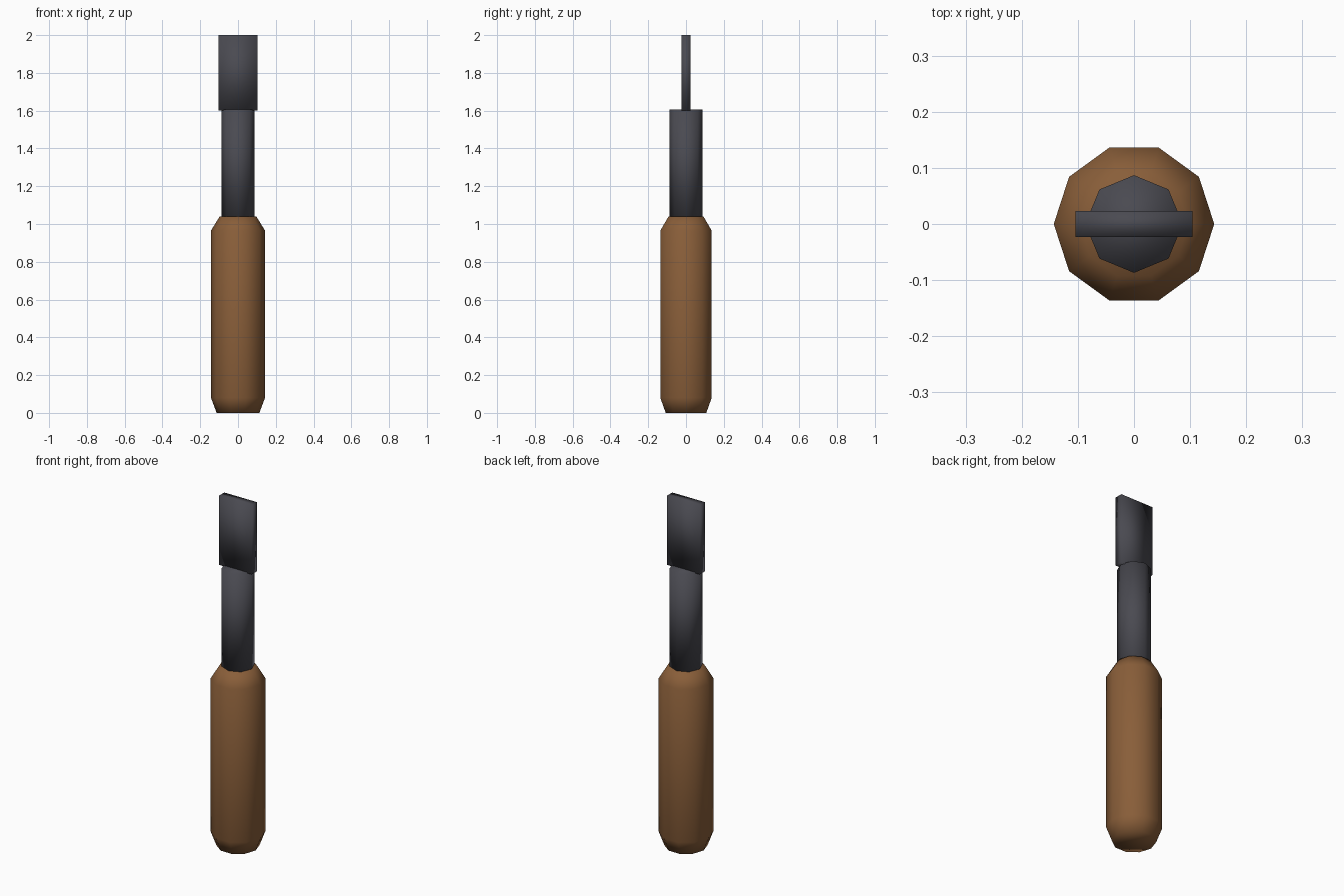
import bpy, bmesh, math

if "Cube" in bpy.data.objects:
    bpy.data.objects.remove(bpy.data.objects["Cube"], do_unlink=True)


def material(name, rgb, roughness):
    m = bpy.data.materials.new(name)
    m.use_nodes = True
    m.diffuse_color = (*rgb, 1)
    bsdf = m.node_tree.nodes["Principled BSDF"]
    bsdf.inputs["Base Color"].default_value = (*rgb, 1)
    bsdf.inputs["Roughness"].default_value = roughness
    return m


def finish(name, bm, mat):
    bmesh.ops.recalc_face_normals(bm, faces=bm.faces)
    for f in bm.faces:
        f.smooth = True
    mesh = bpy.data.meshes.new(name)
    bm.to_mesh(mesh)
    bm.free()
    mesh.materials.append(mat)
    obj = bpy.data.objects.new(name, mesh)
    bpy.context.collection.objects.link(obj)
    return obj


def turned(name, profile, sides, mat):
    """Capped solid of revolution from (radius, height) pairs."""
    bm = bmesh.new()
    rings = []
    for r, z in profile:
        angles = [math.tau * i / sides for i in range(sides)]
        rings.append([bm.verts.new((r * math.cos(a), r * math.sin(a), z)) for a in angles])
    for low, high in zip(rings, rings[1:]):
        for i in range(sides):
            j = (i + 1) % sides
            bm.faces.new((low[i], low[j], high[j], high[i]))
    bm.faces.new(rings[0])
    bm.faces.new(rings[-1])
    return finish(name, bm, mat)


wood = material("brown wood", (0.25, 0.112, 0.041), 0.7)
steel = material("dark steel", (0.068, 0.068, 0.082), 0.5)

# Ten-sided handle with tapered ends
turned("handle", [(0.113, 0), (0.143, 0.08), (0.143, 0.965), (0.097, 1.04)], 10, wood)

# Eight-sided shaft
turned("shaft", [(0.087, 1.03), (0.087, 1.605)], 8, steel)

# Flat blade
bm = bmesh.new()
bmesh.ops.create_cube(bm, size=1)
bmesh.ops.scale(bm, vec=(0.208, 0.047, 0.4), verts=bm.verts)
bmesh.ops.translate(bm, vec=(0, 0, 1.8), verts=bm.verts)
finish("blade", bm, steel)
